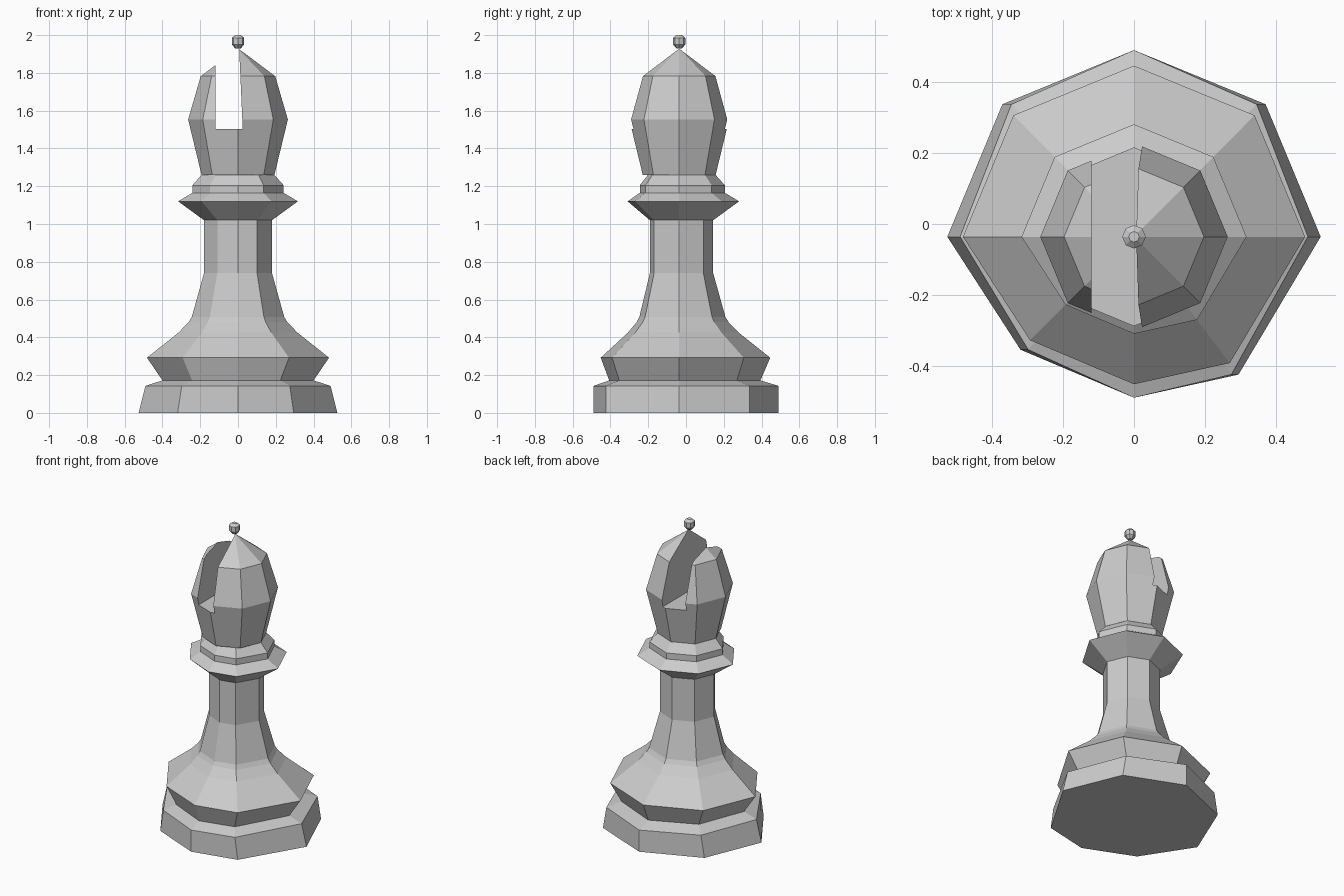
import bpy, bmesh, math

if "Cube" in bpy.data.objects:
    bpy.data.objects.remove(bpy.data.objects["Cube"])

AXIS_Y = -0.036
# eight-sided outlines: one with a flattened front for the body, one regular
BODY = [(0, 1), (-.705, .71), (-1, 0), (-.608, -.605), (0, -.862),
        (.56, -.738), (1, 0), (.705, .71)]
ROUND = [(math.sin(-i * math.pi / 4), math.cos(i * math.pi / 4)) for i in range(8)]


def make_object(name, bm):
    bmesh.ops.recalc_face_normals(bm, faces=bm.faces)
    mesh = bpy.data.meshes.new(name)
    bm.to_mesh(mesh)
    bm.free()
    obj = bpy.data.objects.new(name, mesh)
    bpy.context.collection.objects.link(obj)
    return obj


def loft(name, outline, profile):
    """Stack scaled outlines; profile rows are (x radius, y radius, z). Zero radius = point."""
    bm = bmesh.new()
    rings = []
    for rx, ry, z in profile:
        pts = outline if rx else [(0, 0)]
        rings.append([bm.verts.new((x * rx, AXIS_Y + y * ry, z)) for x, y in pts])
    n = len(outline)
    for a, b in zip(rings, rings[1:]):
        for i in range(n):
            j = (i + 1) % n
            if len(b) == 1:
                bm.faces.new((a[i], a[j], b[0]))
            else:
                bm.faces.new((a[i], a[j], b[j], b[i]))
    for ring in (rings[0], rings[-1]):
        if len(ring) > 1:
            bm.faces.new(ring)
    return make_object(name, bm)


def even(rows):
    return [(r, r, z) for r, z in rows]


# stepped base, stem and collar
loft("base_and_stem", BODY,
     [(.526, .526, 0), (.49, .526, .143), (.40, .43, .172)] +
     even([(.482, .292), (.315, .425), (.262, .48), (.245, .507), (.18, .74),
           (.18, 1.02), (.317, 1.12), (.242, 1.165), (.242, 1.205), (.188, 1.265)]))

# pointed head
head = loft("head", ROUND, even([(.193, 1.26), (.264, 1.553), (.197, 1.783), (0, 1.93)]))

# slot through the head, front to back
bm = bmesh.new()
section = [(-.12, 1.503), (.025, 1.503), (.003, 2.0), (-.12, 2.0)]
face = bm.faces.new([bm.verts.new((x, -.6, z)) for x, z in section])
out = bmesh.ops.extrude_face_region(bm, geom=[face])
bmesh.ops.translate(bm, vec=(0, 1.2, 0),
                    verts=[v for v in out["geom"] if isinstance(v, bmesh.types.BMVert)])
cutter = make_object("slot_cutter", bm)
cutter.hide_render = True
cutter.display_type = 'WIRE'
cut = head.modifiers.new("slot", 'BOOLEAN')
cut.operation = 'DIFFERENCE'
cut.solver = 'EXACT'
cut.object = cutter

# small bead on the tip
loft("tip_bead", ROUND, even([(.015, 1.93), (.033, 1.951), (.033, 1.985), (.015, 2.0)]))
